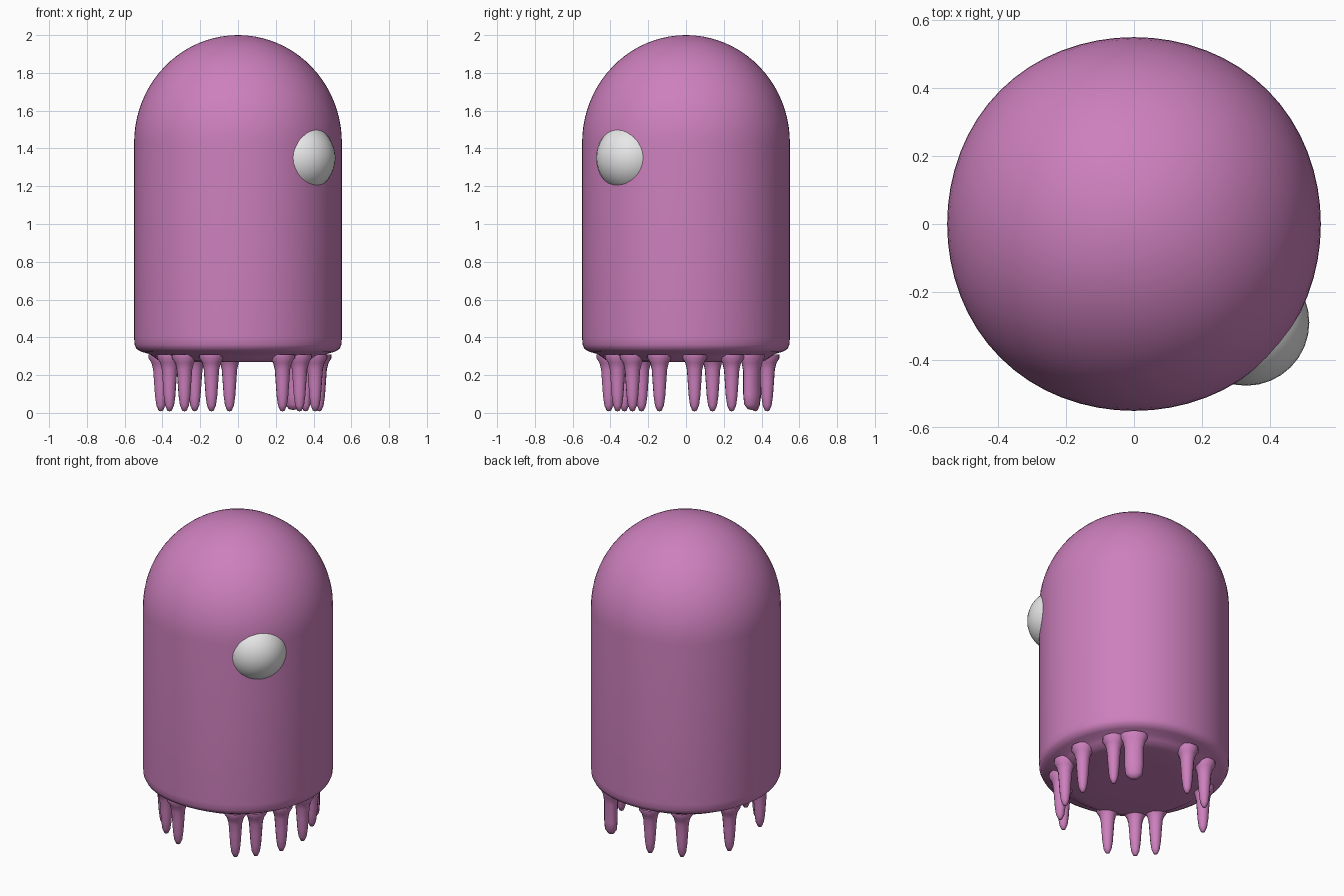
import bpy, bmesh, math

if "Cube" in bpy.data.objects:
    bpy.data.objects.remove(bpy.data.objects["Cube"])

def material(name, rgb):
    m = bpy.data.materials.new(name)
    m.diffuse_color = (*rgb, 1)
    m.use_nodes = True
    m.node_tree.nodes["Principled BSDF"].inputs["Base Color"].default_value = m.diffuse_color
    return m

PINK = material("orchid pink", (0.61, 0.215, 0.51))
WHITE = material("eye white", (0.8, 0.8, 0.8))

def lathe(name, profile, mat, steps, loc=(0, 0, 0), turn=0, stretch=1, square=0):
    """Spin a (radius, z) profile; radius 0 closes an end with a point."""
    bm = bmesh.new()
    rings = []
    for r, z in profile:
        if r == 0:
            rings.append([bm.verts.new((0, 0, z))])
            continue
        ring = []
        for i in range(steps):
            a = math.tau * i / steps
            k = r * (1 + square * math.sin(2 * a) ** 2)
            ring.append(bm.verts.new((k * math.cos(a), k * stretch * math.sin(a), z)))
        rings.append(ring)
    for lo, hi in zip(rings, rings[1:]):
        for i in range(steps):
            j = (i + 1) % steps
            quad = [lo[i % len(lo)], lo[j % len(lo)], hi[j % len(hi)], hi[i % len(hi)]]
            bm.faces.new(list(dict.fromkeys(quad)))
    bmesh.ops.recalc_face_normals(bm, faces=bm.faces)
    for f in bm.faces:
        f.smooth = True
    me = bpy.data.meshes.new(name)
    bm.to_mesh(me)
    bm.free()
    me.materials.append(mat)
    ob = bpy.data.objects.new(name, me)
    ob.location = loc
    ob.rotation_euler.z = turn
    bpy.context.collection.objects.link(ob)
    return ob

# Body: flat underside, rounded lower rim, straight wall and dome
body = [(0, 0.27), (0.2, 0.27), (0.38, 0.27), (0.42, 0.278), (0.445, 0.295),
        (0.47, 0.312), (0.51, 0.323), (0.537, 0.338), (0.548, 0.362), (0.55, 0.4),
        (0.55, 0.9)]
body += [(0.55 * math.cos(t), 1.43 + 0.57 * math.sin(t))
         for t in (math.pi / 2 * i / 20 for i in range(20))]
body.append((0, 2.0))
lathe("body", body, PINK, 64, square=0.012)

# Single eye, a ball half sunk into the wall
ball = [(0, -0.186)]
ball += [(0.186 * math.sin(math.pi * i / 20), -0.186 * math.cos(math.pi * i / 20))
         for i in range(1, 20)]
ball.append((0, 0.186))
lathe("eye", ball, WHITE, 32, loc=(0.33, -0.29, 1.35))

# Short legs in four groups of three around the rim, flared at the root
leg = [(0, 0.008), (0.012, 0.012), (0.024, 0.04), (0.031, 0.09), (0.036, 0.16),
       (0.041, 0.23), (0.05, 0.265), (0.066, 0.29), (0.066, 0.31)]
for n, deg in enumerate((-57, -41, -19, 6, 34, 96, 122, 161, -147, -131, -109)):
    a = math.radians(deg)
    lathe(f"leg_{n + 1}", leg, PINK, 14,
          loc=(0.432 * math.cos(a), 0.432 * math.sin(a), 0), turn=a)

# One broader, blunter leg at the back right
wide = [(0, 0.015), (0.018, 0.02), (0.034, 0.045), (0.038, 0.1), (0.038, 0.22),
        (0.045, 0.265), (0.055, 0.29), (0.055, 0.31)]
a = math.radians(50)
lathe("wide_leg", wide, PINK, 16,
      loc=(0.455 * math.cos(a), 0.455 * math.sin(a), 0), turn=a, stretch=1.45)
